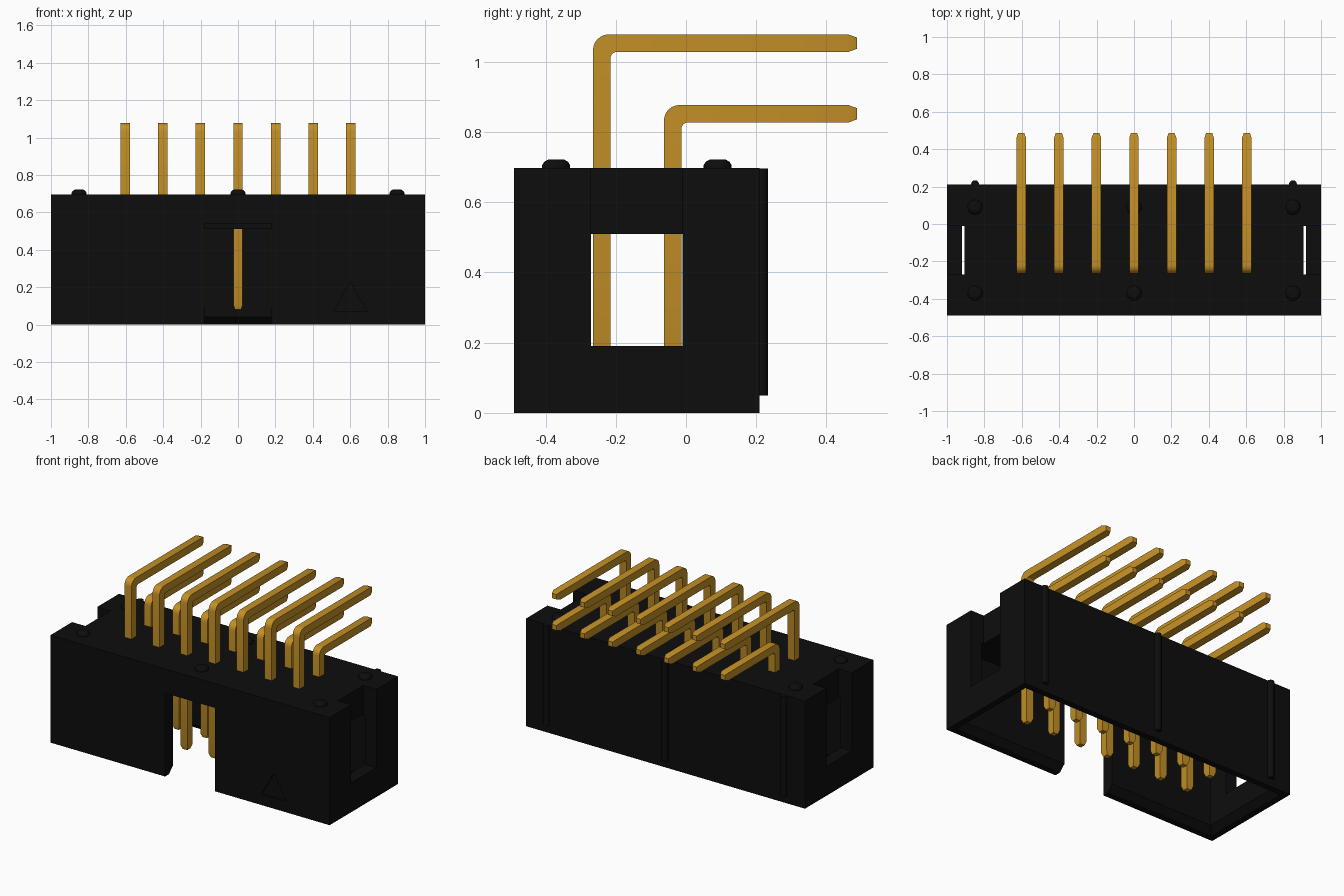
import bpy, bmesh, math
from mathutils import Vector

if "Cube" in bpy.data.objects:
    bpy.data.objects.remove(bpy.data.objects["Cube"], do_unlink=True)


def material(name, rgb, metallic=0.0):
    m = bpy.data.materials.new(name)
    m.use_nodes = True
    m.diffuse_color = (*rgb, 1)
    m.node_tree.nodes["Principled BSDF"].inputs["Base Color"].default_value = (*rgb, 1)
    return m


BLACK = material("black plastic", (0.004, 0.004, 0.004))
GOLD = material("gold metal", (0.55, 0.28, 0.02))


def finish(name, bm, mat):
    bmesh.ops.recalc_face_normals(bm, faces=bm.faces)
    mesh = bpy.data.meshes.new(name)
    bm.to_mesh(mesh)
    bm.free()
    mesh.materials.append(mat)
    ob = bpy.data.objects.new(name, mesh)
    bpy.context.collection.objects.link(ob)
    return ob


def loft(name, rings, mat):
    """Skin a list of equal-length point rings and cap both ends."""
    bm = bmesh.new()
    vs = [[bm.verts.new(p) for p in ring] for ring in rings]
    n = len(vs[0])
    for a, b in zip(vs, vs[1:]):
        for i in range(n):
            j = (i + 1) % n
            bm.faces.new((a[i], a[j], b[j], b[i]))
    bm.faces.new(vs[0])
    bm.faces.new(vs[-1])
    return finish(name, bm, mat)


def rect(x0, x1, y0, y1, z):
    return [(x0, y0, z), (x1, y0, z), (x1, y1, z), (x0, y1, z)]


def box(name, x0, x1, y0, y1, z0, z1):
    return loft(name, [rect(x0, x1, y0, y1, z0), rect(x0, x1, y0, y1, z1)], BLACK)


def disc(x, y, z, r, n=20):
    return [(x + r * math.cos(2 * math.pi * i / n), y + r * math.sin(2 * math.pi * i / n), z)
            for i in range(n)]


def cut(target, cutter):
    cutter.hide_render = True
    mod = target.modifiers.new("cut", 'BOOLEAN')
    mod.operation, mod.solver, mod.object = 'DIFFERENCE', 'EXACT', cutter
    bpy.context.view_layer.objects.active = target
    bpy.ops.object.modifier_apply(modifier=mod.name)
    bpy.data.objects.remove(cutter, do_unlink=True)


# Housing with an open, chamfered cavity underneath
FRONT, BACK, TOP, CEIL = -0.49, 0.21, 0.697, 0.51
housing = box("housing", -1, 1, FRONT, BACK, 0, TOP)
cx, cy0, cy1, ch = 0.92, -0.41, 0.13, 0.04
cut(housing, loft("cavity", [
    rect(-cx - ch * 1.25, cx + ch * 1.25, cy0 - ch * 1.25, cy1 + ch * 1.25, -0.01),
    rect(-cx, cx, cy0, cy1, ch),
    rect(-cx, cx, cy0, cy1, CEIL)], BLACK))

# Key slot in the front wall
cut(housing, box("key_slot", -0.18, 0.18, FRONT - 0.1, cy0 + 0.005, -0.1, 0.54))

# Latch notches in both ends
for s in (-1, 1):
    x0, x1 = sorted((s * 0.905, s * 1.1))
    cut(housing, box("end_notch", x0, x1, -0.27, -0.01, 0.19, 0.9))

# Engraved triangle marking the first pin
tri = [(0.51, 0.07), (0.69, 0.07), (0.60, 0.23)]
cut(housing, loft("mark", [[(x, y, z) for x, z in tri]
                           for y in (FRONT - 0.05, FRONT + 0.01)], BLACK))

# Stand-off bumps on top and crush ribs on the back
for x in (-0.85, 0, 0.85):
    for y in (-0.37, 0.09):
        steps = [(-0.01, 0.04), (0.008, 0.04), (0.018, 0.034), (0.025, 0.022)]
        bump = loft("standoff_bump", [disc(x, y, TOP + h, r) for h, r in steps], BLACK)
    rib = loft("back_rib", [disc(x, BACK + 0.003, z, 0.021, 16) for z in (0.05, TOP - 0.001)], BLACK)


def pin(name, x, y0, ztop, yend, zstart):
    """Square pin going up, bending back, with tapered tips."""
    w, h, t, ro, ri = 0.05, 0.025, 0.025, 0.045, 0.018
    yc, zc = y0 + h, ztop - h
    k = 0.016

    def ring(outer, inner, hx):
        return [(x - hx, *outer), (x + hx, *outer), (x + hx, *inner), (x - hx, *inner)]

    rings = [ring((yc - k, zstart), (yc + k, zstart), k),
             ring((y0, zstart + t), (y0 + w, zstart + t), h)]
    for i in range(7):
        a = math.pi / 2 * i / 6
        c, s = math.cos(a), math.sin(a)
        rings.append(ring((y0 + ro - ro * c, ztop - ro + ro * s),
                          (y0 + w + ri - ri * c, ztop - w - ri + ri * s), h))
    rings.append(ring((yend - t, ztop), (yend - t, ztop - w), h))
    rings.append(ring((yend, zc + k), (yend, zc - k), k))
    return loft(name, rings, GOLD)


# Two rows of seven bent pins
for i in range(7):
    x = (i - 3) * 0.201
    pin("long_pin", x, -0.265, 1.078, 0.487, 0.08)
    pin("short_pin", x, -0.063, 0.877, 0.487, 0.08)

# Smooth the round parts while keeping hard edges
bpy.ops.object.select_all(action='DESELECT')
for ob in bpy.context.scene.objects:
    if ob.type == 'MESH' and ob.name.startswith(("standoff", "back_rib", "long_pin", "short_pin")):
        ob.select_set(True)
        bpy.context.view_layer.objects.active = ob
bpy.ops.object.shade_smooth_by_angle(angle=math.radians(25))
